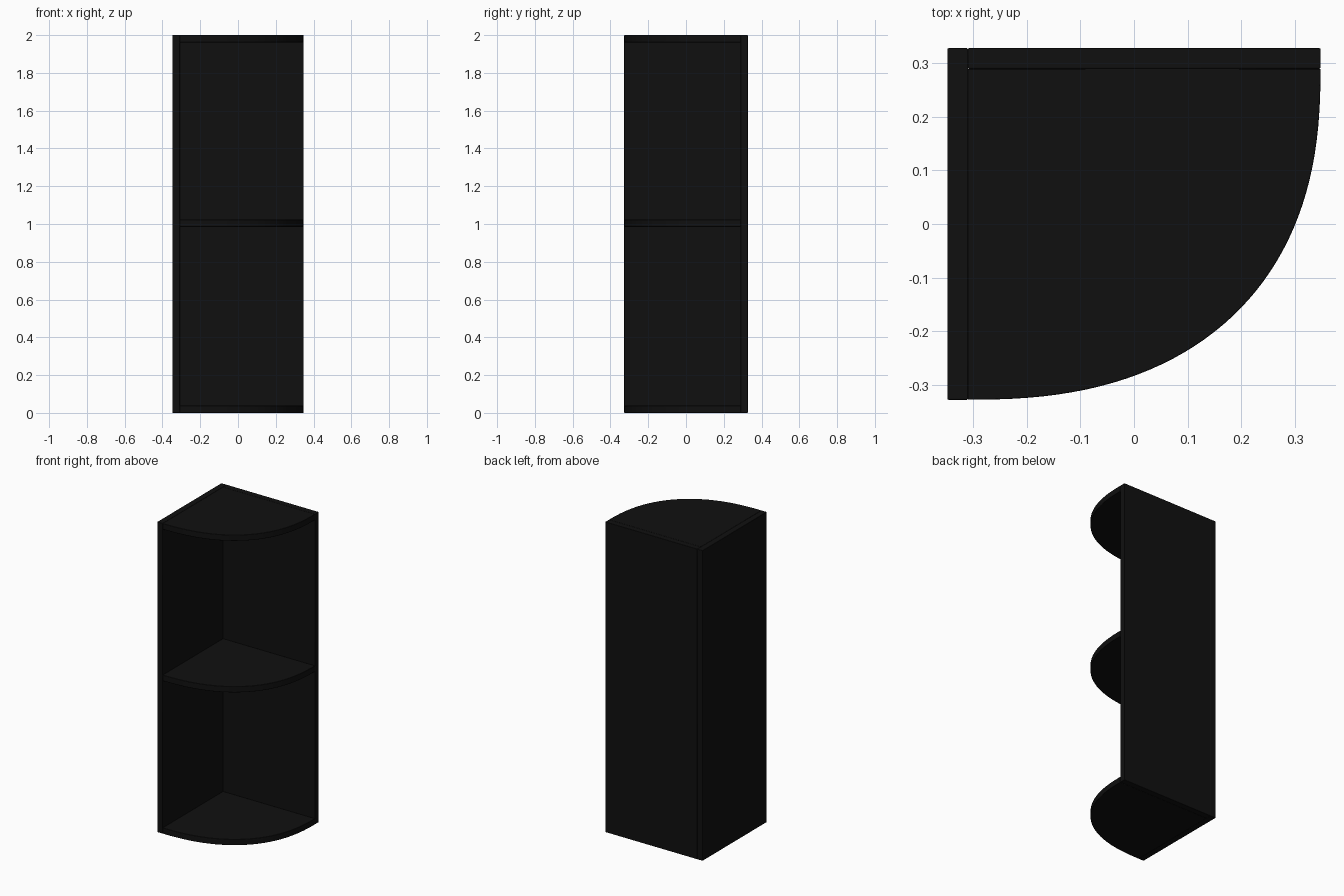
import bpy, bmesh, math

if "Cube" in bpy.data.objects:
    bpy.data.objects.remove(bpy.data.objects["Cube"], do_unlink=True)

black = bpy.data.materials.new("black lacquer")
black.use_nodes = True
COLOUR = (0.005, 0.005, 0.005, 1)
black.diffuse_color = COLOUR
black.node_tree.nodes["Principled BSDF"].inputs["Base Color"].default_value = COLOUR

# Outer limits, board thickness and the inner corner where the panels meet
LEFT, RIGHT, FRONT, BACK, HEIGHT = -0.347, 0.347, -0.327, 0.327, 2.0
THICK = 0.038
CORNER_X, CORNER_Y = LEFT + THICK, BACK - THICK


def board(name, outline, z0, z1):
    """Extrude a flat outline into a board with slightly eased edges."""
    bm = bmesh.new()
    base = bm.faces.new([bm.verts.new((x, y, z0)) for x, y in outline])
    top = bmesh.ops.extrude_face_region(bm, geom=[base])
    verts = [v for v in top["geom"] if isinstance(v, bmesh.types.BMVert)]
    bmesh.ops.translate(bm, verts=verts, vec=(0, 0, z1 - z0))
    bmesh.ops.recalc_face_normals(bm, faces=bm.faces)
    mesh = bpy.data.meshes.new(name)
    bm.to_mesh(mesh)
    bm.free()
    mesh.materials.append(black)
    obj = bpy.data.objects.new(name, mesh)
    bpy.context.collection.objects.link(obj)
    ease = obj.modifiers.new("eased edges", "BEVEL")
    ease.width, ease.segments = 0.002, 2
    ease.limit_method, ease.angle_limit = "ANGLE", math.radians(40)
    bpy.ops.object.select_all(action="DESELECT")
    obj.select_set(True)
    bpy.context.view_layer.objects.active = obj
    bpy.ops.object.shade_smooth_by_angle(angle=math.radians(30))


def rectangle(x0, y0, x1, y1):
    return [(x0, y0), (x1, y0), (x1, y1), (x0, y1)]


# Two full-height panels at right angles
board("side_panel", rectangle(LEFT, FRONT, CORNER_X, BACK), 0, HEIGHT)
board("back_panel", rectangle(CORNER_X, CORNER_Y, RIGHT, BACK), 0, HEIGHT)

# Rounded shelf outline: a full, slightly squared quarter curve
STEPS, POWER = 40, 2 / 2.4
curve = [(CORNER_X, CORNER_Y)]
for i in range(STEPS + 1):
    a = math.pi / 2 * i / STEPS
    s, c = max(math.sin(a), 0), max(math.cos(a), 0)
    if i == STEPS:
        c = 0
    curve.append((CORNER_X + (RIGHT - CORNER_X) * s ** POWER,
                  CORNER_Y + (FRONT - CORNER_Y) * c ** POWER))

# Bottom, middle and top shelves
for name, z in (("bottom_shelf", 0), ("middle_shelf", 0.985), ("top_shelf", HEIGHT - THICK)):
    board(name, curve, z, z + THICK)
